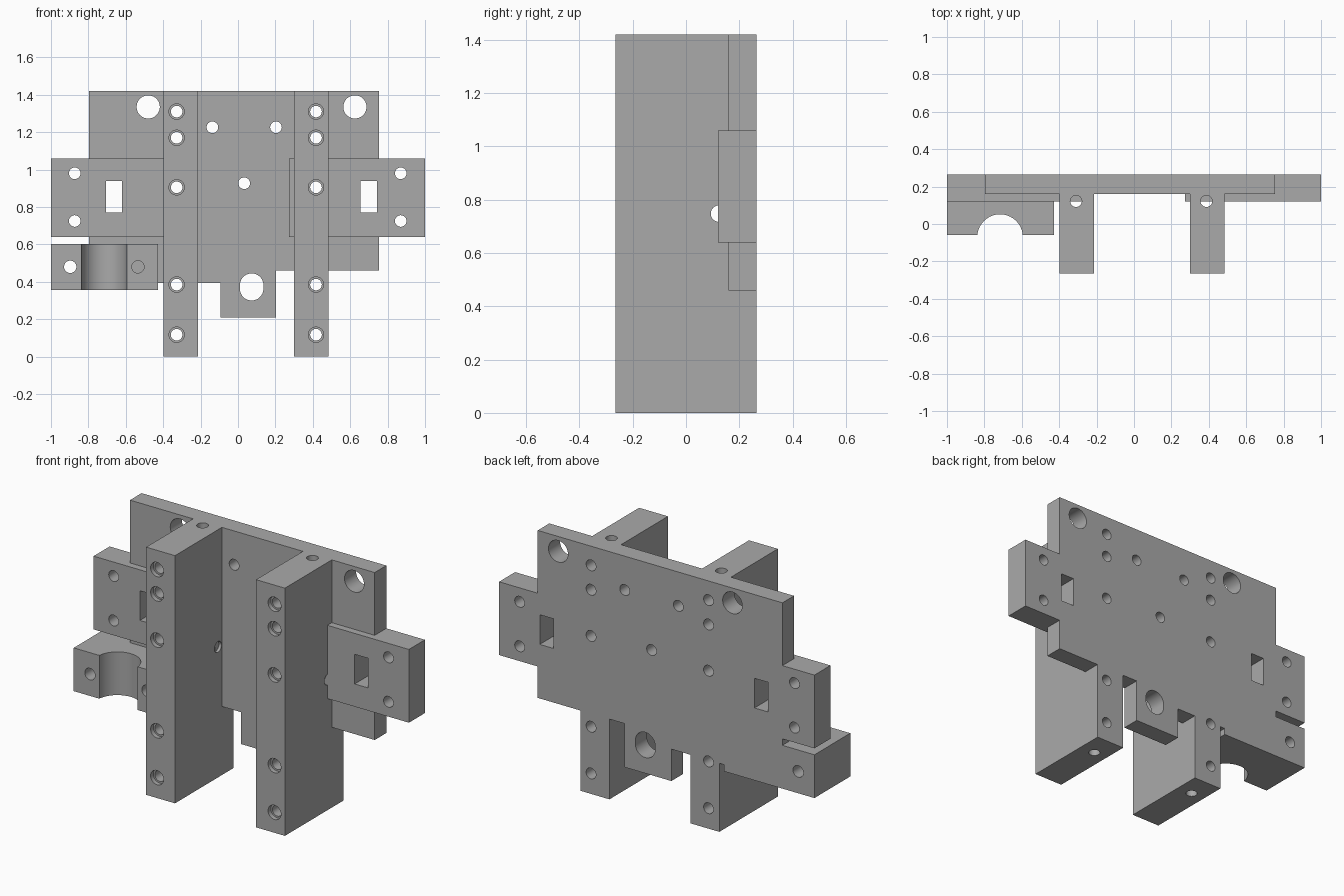
import bpy
import bmesh
import math
from mathutils import Matrix, Vector

cube = bpy.data.objects.get("Cube")
if cube:
    bpy.data.objects.remove(cube, do_unlink=True)

# One plain grey for the whole bracket
grey = bpy.data.materials.new("machined grey")
grey.use_nodes = True
grey.diffuse_color = (0.4, 0.4, 0.4, 1)
grey.node_tree.nodes["Principled BSDF"].inputs["Base Color"].default_value = (0.4, 0.4, 0.4, 1)

BACK, PLATE_FRONT, EAR_FRONT, RAIL_FRONT, CLAMP_FRONT = 0.265, 0.16, 0.12, -0.265, -0.06


def make_object(name, bm):
    bmesh.ops.recalc_face_normals(bm, faces=bm.faces[:])
    mesh = bpy.data.meshes.new(name)
    bm.to_mesh(mesh)
    bm.free()
    obj = bpy.data.objects.new(name, mesh)
    bpy.context.collection.objects.link(obj)
    return obj


def prism(name, outline, front, back):
    """Extrude an x-z outline from front to back."""
    bm = bmesh.new()
    face = bm.faces.new([bm.verts.new((x, front, z)) for x, z in outline])
    ext = bmesh.ops.extrude_face_region(bm, geom=[face])
    verts = [g for g in ext["geom"] if isinstance(g, bmesh.types.BMVert)]
    bmesh.ops.translate(bm, verts=verts, vec=(0, back - front, 0))
    return make_object(name, bm)


def box(name, x0, x1, z0, z1, front, back=BACK):
    return prism(name, [(x0, z0), (x1, z0), (x1, z1), (x0, z1)], front, back)


def cylinder(center, radius, length, axis):
    bm = bmesh.new()
    turn = Vector((0, 0, 1)).rotation_difference(Vector(axis)).to_matrix().to_4x4()
    bmesh.ops.create_cone(bm, cap_ends=True, segments=40, radius1=radius, radius2=radius,
                          depth=length, matrix=Matrix.Translation(center) @ turn)
    return make_object("hole_cutter", bm)


def bore(x, z, radius=0.031, y=0, length=2):
    return cylinder((x, y, z), radius, length, (0, 1, 0))


def cut(obj, cutters):
    """Subtract the cutters, then bake the result and drop them."""
    for c in cutters:
        c.hide_render = True
        mod = obj.modifiers.new("cut", 'BOOLEAN')
        mod.operation = 'DIFFERENCE'
        mod.solver = 'EXACT'
        mod.object = c
    graph = bpy.context.evaluated_depsgraph_get()
    mesh = bpy.data.meshes.new_from_object(obj.evaluated_get(graph))
    obj.modifiers.clear()
    obj.data = mesh
    mesh.name = obj.name
    for c in cutters:
        bpy.data.objects.remove(c, do_unlink=True)
    mesh.materials.clear()
    mesh.materials.append(grey)
    parts.append(obj)


parts = []
RAIL_HOLES = (1.31, 1.17, 0.905, 0.385, 0.117)
RAIL_X = (-0.328, 0.417)


def rail_bores():
    return [bore(x, z) for x in RAIL_X for z in RAIL_HOLES]


def window(x):
    return box("window_cutter", x - 0.043, x + 0.043, 0.77, 0.94, -1, 1)


# Back plate with its lower tab
plate = prism("back_plate", [(-0.797, 1.42), (-0.797, 0.393), (-0.093, 0.393), (-0.093, 0.21),
                             (0.203, 0.21), (0.203, 0.46), (0.755, 0.46), (0.755, 1.42)],
              PLATE_FRONT, BACK)
cut(plate, rail_bores()
    + [bore(x, 1.335, 0.062) for x in (-0.48, 0.625)]
    + [bore(x, z) for x, z in ((-0.137, 1.226), (0.203, 1.226), (0.033, 0.927))]
    + [bore(0.073, z, 0.063) for z in (0.363, 0.382)]
    + [window(x) for x in (-0.663, 0.699)])

# Deep vertical rails with counterbored holes, a lengthwise bore and a cross bore
for side, x0, hole_x in (("right", -0.397, RAIL_X[0]), ("left", 0.3, RAIL_X[1])):
    rail = box(side + "_rail", x0, x0 + 0.183, 0, 1.42, RAIL_FRONT)
    cut(rail, [bore(hole_x, z) for z in RAIL_HOLES]
        + [bore(hole_x, z, 0.041, RAIL_FRONT, 0.05) for z in RAIL_HOLES]
        + [cylinder((x0 + 0.087, 0.122, 0.7), 0.031, 3, (0, 0, 1)),
           cylinder((0, 0.124, 0.748), 0.031, 3, (1, 0, 0))])

# Side ears with a window and two bolt holes each
for side, x0, x1, bolt_x, win_x in (("right", -1, -0.23, -0.873, -0.663),
                                    ("left", 0.273, 1, 0.87, 0.699)):
    ear = box(side + "_ear", x0, x1, 0.64, 1.06, EAR_FRONT)
    cut(ear, [bore(bolt_x, z) for z in (0.98, 0.725)]
        + [bore(x, RAIL_HOLES[2]) for x in RAIL_X] + [window(win_x)])

# Half clamp with a round saddle, one through hole and one blind hole
clamp = box("half_clamp", -1, -0.428, 0.355, 0.603, CLAMP_FRONT)
cut(clamp, [cylinder((-0.716, -0.07, 0.48), 0.122, 1, (0, 0, 1)),
            bore(-0.897, 0.48, 0.033),
            bore(-0.535, 0.48, 0.033, CLAMP_FRONT, 0.4)])

# Smooth bores, crisp corners
bpy.ops.object.select_all(action='DESELECT')
for obj in parts:
    obj.select_set(True)
bpy.context.view_layer.objects.active = parts[0]
bpy.ops.object.shade_smooth_by_angle(angle=math.radians(30))
